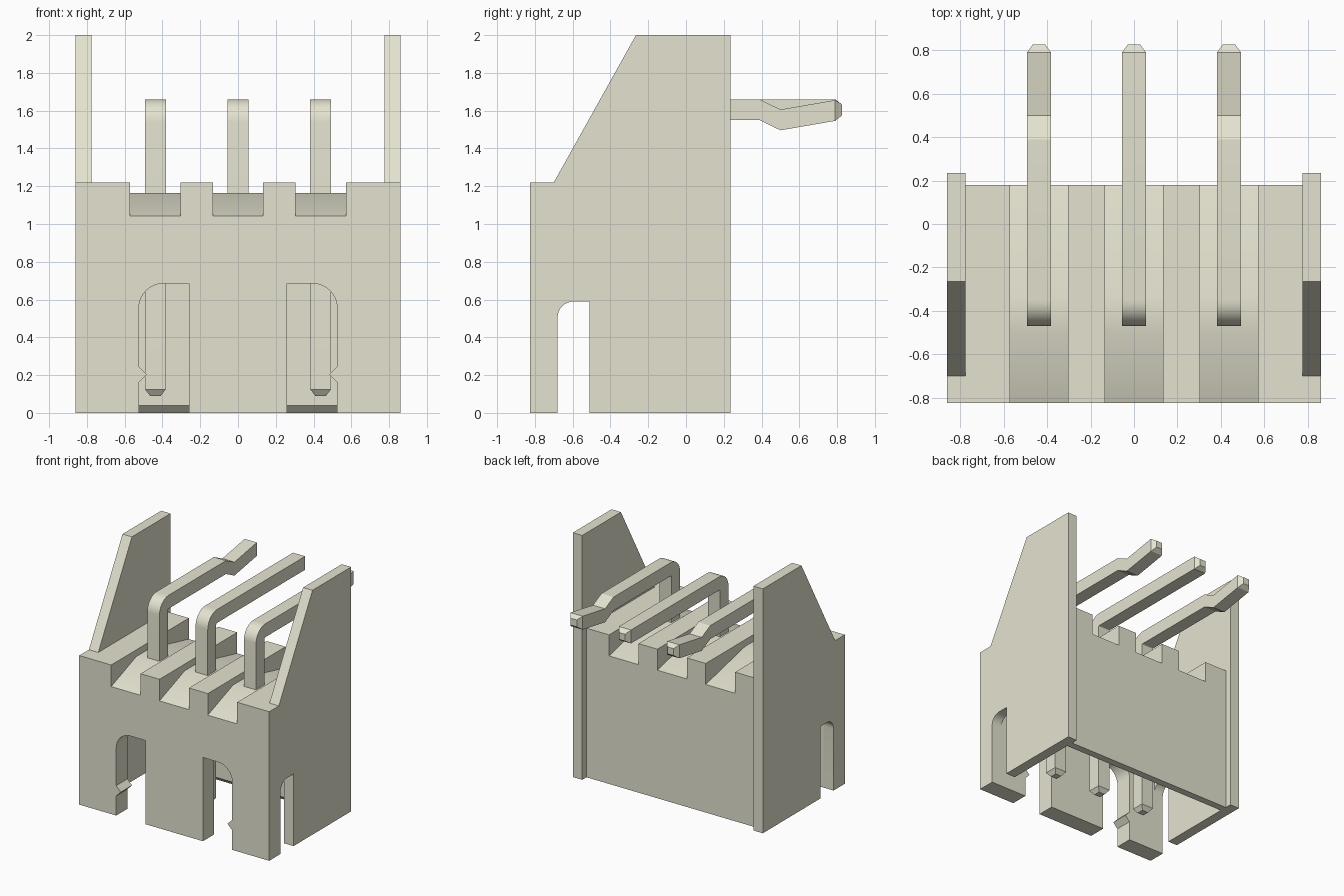
import bpy, bmesh, math

cube = bpy.data.objects.get("Cube")
if cube:
    bpy.data.objects.remove(cube, do_unlink=True)

# One warm off-white for the whole connector
ivory = bpy.data.materials.new("ivory plastic")
ivory.use_nodes = True
COLOUR = (0.78, 0.77, 0.63, 1.0)
ivory.diffuse_color = COLOUR
ivory.node_tree.nodes["Principled BSDF"].inputs["Base Color"].default_value = COLOUR


def finish(name, bm):
    bmesh.ops.recalc_face_normals(bm, faces=bm.faces)
    mesh = bpy.data.meshes.new(name)
    bm.to_mesh(mesh)
    bm.free()
    mesh.materials.append(ivory)
    obj = bpy.data.objects.new(name, mesh)
    bpy.context.collection.objects.link(obj)
    return obj


def prism(name, outline, axis, lo, hi):
    """Extrude a yz outline along x, or an xz outline along y."""
    bm = bmesh.new()
    place = (lambda p, t: (t, p[0], p[1])) if axis == "x" else (lambda p, t: (p[0], t, p[1]))
    ends = [[bm.verts.new(place(p, t)) for p in outline] for t in (lo, hi)]
    for ring in ends:
        bm.faces.new(ring)
    n = len(outline)
    for i in range(n):
        j = (i + 1) % n
        bm.faces.new((ends[0][i], ends[0][j], ends[1][j], ends[1][i]))
    return finish(name, bm)


def arc(cx, cz, r, a0, a1, steps=8):
    return [(cx + r * math.cos(math.radians(a0 + (a1 - a0) * i / steps)),
             cz + r * math.sin(math.radians(a0 + (a1 - a0) * i / steps)))
            for i in range(steps + 1)]


def select_only(obj):
    bpy.ops.object.select_all(action='DESELECT')
    obj.select_set(True)
    bpy.context.view_layer.objects.active = obj


def cut(obj, cutter):
    cutter.hide_render = True
    mod = obj.modifiers.new("cut", 'BOOLEAN')
    mod.operation = 'DIFFERENCE'
    mod.solver = 'EXACT'
    mod.object = cutter
    select_only(obj)
    bpy.ops.object.modifier_apply(modifier=mod.name)
    bpy.data.objects.remove(cutter, do_unlink=True)


def smooth(obj):
    select_only(obj)
    bpy.ops.object.shade_smooth_by_angle(angle=math.radians(25))


PITCH = 0.4375
FRONT, BACK, TOP = -0.825, 0.18, 1.22
INNER, OUTER = 0.775, 0.86

# Housing: a block hollowed from below, with a chamfered lip on the back wall
housing = prism("housing", [(FRONT, 0), (BACK, 0), (BACK, TOP), (FRONT, TOP)],
                "x", -INNER, INNER)
cut(housing, prism("cavity_cutter",
                   [(-0.68, -0.1), (0.12, -0.1), (0.12, 0), (0.08, 0.04), (0.08, 0.9), (-0.68, 0.9)],
                   "x", -INNER - 0.05, INNER + 0.05))

# Front windows, each with a rounded outer corner and a small latch bump
window = ([(0.26, -0.1), (0.525, -0.1), (0.525, 0.16), (0.483, 0.203), (0.525, 0.245)]
          + arc(0.395, 0.555, 0.13, 0, 90) + [(0.26, 0.685)])
for s in (-1, 1):
    cut(housing, prism("window_cutter", [(s * x, z) for x, z in window], "y", -0.9, -0.6))

# Roof grooves under the pins, ridged in the middle and falling to both ends
groove = [(-0.9, 1.015), (-0.5, 1.165), (-0.33, 1.165), (0.28, 1.025), (0.28, 1.4), (-0.9, 1.4)]
for k in (-1, 0, 1):
    cut(housing, prism("groove_cutter", groove, "x", k * PITCH - 0.133, k * PITCH + 0.133))
smooth(housing)

# Side wings with a sloped front edge and a slot open at the bottom
wing = ([(FRONT, 0), (-0.68, 0)] + arc(-0.595, 0.505, 0.085, 180, 90)
        + [(-0.51, 0.59), (-0.51, 0), (0.235, 0), (0.235, 2), (-0.265, 2), (-0.70, TOP), (FRONT, TOP)])
for name, lo, hi in (("left_wing", INNER, OUTER), ("right_wing", -OUTER, -INNER)):
    smooth(prism(name, wing, "x", lo, hi))


# Bent square pins: each section is an outer point, an inner point and a half width
def pin(name, x, kinked):
    w = 0.055
    secs = [((-0.443, 0.09), (-0.387, 0.09), 0.028), ((-0.47, 0.125), (-0.36, 0.125), w)]
    secs += [(o, i, w) for o, i in zip(arc(-0.35, 1.54, 0.12, 180, 90),
                                       arc(-0.35, 1.54, 0.01, 180, 90))]
    drop = [(0.39, 0), (0.50, 0.054), (0.79, 0.004)] if kinked else [(0.79, 0)]
    secs += [((y, 1.66 - d), (y, 1.55 - d), w) for y, d in drop]
    secs.append(((0.827, 1.632), (0.827, 1.576), 0.028))
    bm = bmesh.new()
    rings = [[bm.verts.new((x + sx * h, p[0], p[1])) for p, sx in ((o, -1), (o, 1), (i, 1), (i, -1))]
             for o, i, h in secs]
    for a, b in zip(rings, rings[1:]):
        for k in range(4):
            bm.faces.new((a[k], a[(k + 1) % 4], b[(k + 1) % 4], b[k]))
    bm.faces.new(rings[0])
    bm.faces.new(rings[-1])
    smooth(finish(name, bm))


pin("right_pin", -PITCH, True)
pin("middle_pin", 0, False)
pin("left_pin", PITCH, True)
